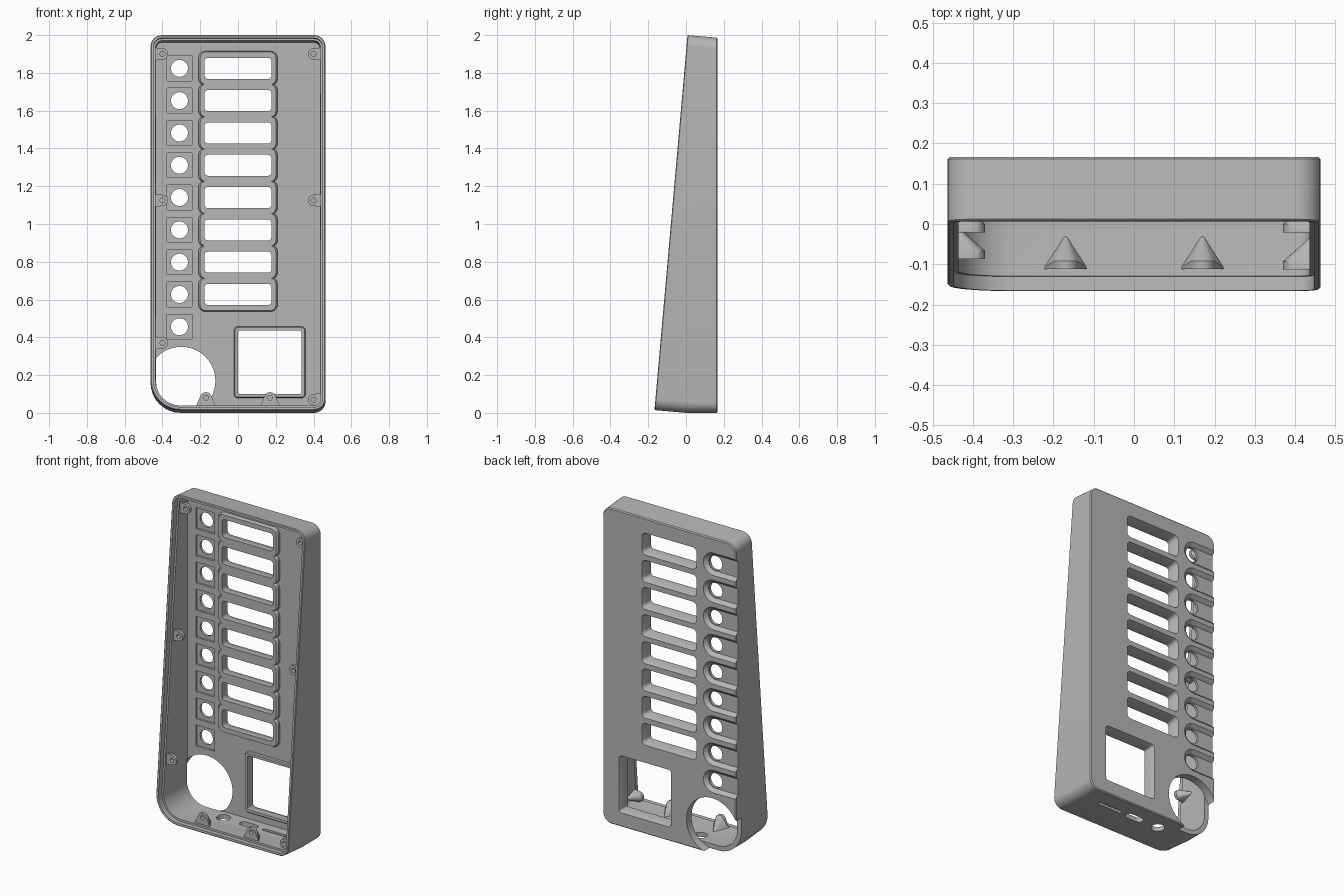
import bpy, bmesh
from math import cos, sin, pi
from mathutils import Vector

if "Cube" in bpy.data.objects:
    bpy.data.objects.remove(bpy.data.objects["Cube"])

HALF_W, BACK, FLOOR = 0.463, 0.167, 0.117     # half width, back face, inner plate face


def outline(cx, cy, w, h, radii, seg=8):
    """Rounded rectangle; radii run top right, top left, bottom left, bottom right."""
    if not isinstance(radii, (list, tuple)):
        radii = [radii] * 4
    pts = []
    for k, r in enumerate(radii):
        sx, sy = (1, -1, -1, 1)[k], (1, 1, -1, -1)[k]
        for i in range(seg + 1):
            a = (k + i / seg) * pi / 2
            pts.append((cx + sx * (w / 2 - r) + r * cos(a),
                        cy + sy * (h / 2 - r) + r * sin(a)))
    return pts


def loft(bm, rings):
    """Skin a closed solid through rings of equal length."""
    loops = [[bm.verts.new(p) for p in ring] for ring in rings]
    n = len(loops[0])
    for a, b in zip(loops, loops[1:]):
        for i in range(n):
            j = (i + 1) % n
            bm.faces.new((a[i], a[j], b[j], b[i]))
    bm.faces.new(loops[0][::-1])
    bm.faces.new(loops[-1])


def pillar(bm, cx, cz, layers, seg=8):
    """Solid along y; each layer is (y, width, height, radius)."""
    loft(bm, [[(x, y, z) for x, z in outline(cx, cz, w, h, r, seg)]
              for y, w, h, r in layers])


def make(name, bm):
    bmesh.ops.remove_doubles(bm, verts=bm.verts, dist=1e-5)
    bmesh.ops.recalc_face_normals(bm, faces=bm.faces)
    me = bpy.data.meshes.new(name)
    bm.to_mesh(me)
    bm.free()
    ob = bpy.data.objects.new(name, me)
    bpy.context.scene.collection.objects.link(ob)
    return ob


def boolean(target, tool, mode):
    tool.hide_render = True
    mod = target.modifiers.new(mode, "BOOLEAN")
    mod.object, mod.operation, mod.solver = tool, mode, "EXACT"
    mod.use_self = True
    bpy.context.view_layer.objects.active = target
    bpy.ops.object.modifier_apply(modifier=mod.name)
    bpy.data.objects.remove(tool)


def front_y(z):
    return -BACK + 0.0875 * z


def shell_ring(inset, y_rule):
    """Case outline, leaned back so its ends stay square to the sloping front."""
    r = [max(q - inset, 0.01) for q in (0.06, 0.06, 0.16, 0.06)]
    ring = []
    for x, z in outline(0, 1, 2 * (HALF_W - inset), 2 - 2 * inset, r):
        y, w = y_rule(z), z / 2
        top = 2 - 0.0885 * (y - 0.008)
        low = 0.015 * max(0, -y) / BACK
        ring.append((x, y, w * top + (1 - w) * low))
    return ring


# Outer case with eased front and back edges
bm = bmesh.new()
loft(bm, [shell_ring(0.004, front_y),
          shell_ring(0, lambda z: front_y(z) + 0.004),
          shell_ring(0, lambda z: (front_y(z) + BACK) / 2),
          shell_ring(0, lambda z: BACK - 0.006),
          shell_ring(0.006, lambda z: BACK)])
case = make("case", bm)

# Hollow interior with a stepped lip for the lid
bm = bmesh.new()
loft(bm, [shell_ring(0.016, lambda z: front_y(z) - 0.05),
          shell_ring(0.016, lambda z: front_y(z) + 0.035),
          shell_ring(0.027, lambda z: front_y(z) + 0.035),
          shell_ring(0.027, lambda z: (front_y(z) + 0.035 + FLOOR) / 2),
          shell_ring(0.03, lambda z: FLOOR)])
boolean(case, make("cavity_cutter", bm), "DIFFERENCE")

windows = [0.627 + 0.171 * i for i in range(8)]
buttons = [0.456 + 0.171 * i for i in range(9)]
SCREEN = (0.168, 0.268)

# Raised collars around the windows and the square screen
bm = bmesh.new()
for z in windows:
    pillar(bm, 0, z, [(0.094, 0.40, 0.172, 0.03), (0.104, 0.42, 0.182, 0.04),
                      (0.13, 0.42, 0.182, 0.04)])
pillar(bm, *SCREEN, [(0.094, 0.37, 0.37, 0.02), (0.1, 0.38, 0.38, 0.025),
                     (0.13, 0.38, 0.38, 0.025)])
boolean(case, make("collars", bm), "UNION")

# Screw bosses flared into the walls: position and direction of the wall
bosses = [(-0.4, 1.9, -1, 0), (0.4, 1.9, 1, 0), (-0.4, 1.125, -1, 0),
          (0.4, 1.125, 1, 0), (-0.4, 0.37, -1, 0), (0.4, 0.07, 1, 0),
          (-0.17, 0.08, 0, -1), (0.17, 0.08, 0, -1)]
bm = bmesh.new()
for x, z, dx, dz in bosses:
    y = front_y(z) + 0.048
    reach, flare = (0.05, 0.035) if dx else (0.062, 0.06)
    wall = Vector((x + dx * reach, y, z + dz * reach))
    side = Vector((dz, 0, dx)) * flare
    pts = [wall + side, wall - side, wall + Vector((0, 0.09, 0))]
    for k in range(16):
        a = k * pi / 8
        for depth in (0, 0.02):
            pts.append(Vector((x + 0.03 * cos(a), y + depth, z + 0.03 * sin(a))))
    verts = [bm.verts.new(p) for p in pts]
    res = bmesh.ops.convex_hull(bm, input=verts)
    loose = [v for v in verts if v.is_valid and not v.link_faces]
    bmesh.ops.delete(bm, geom=loose, context="VERTS")
boolean(case, make("screw_bosses", bm), "UNION")

# Windows and screen opening, widening toward the back
bm = bmesh.new()
for z in windows:
    pillar(bm, 0, z, [(0.05, 0.355, 0.112, 0.02), (0.13, 0.355, 0.112, 0.02),
                      (0.18, 0.39, 0.147, 0.03)])
pillar(bm, *SCREEN, [(0.05, 0.338, 0.338, 0.012), (0.14, 0.338, 0.338, 0.012),
                     (0.18, 0.37, 0.37, 0.02)])
# Screw holes
for x, z, dx, dz in bosses:
    y = front_y(z)
    pillar(bm, x, z, [(y, 0.026, 0.026, 0.013), (y + 0.075, 0.026, 0.026, 0.013)], 4)
# Round thumb wheel opening in the corner
pillar(bm, -0.3, 0.17, [(0.11, 0.36, 0.36, 0.18), (0.2, 0.36, 0.36, 0.18)], 16)
# Ports in the bottom wall: x, width, depth
for x, w, d in ((-0.135, 0.08, 0.08), (0.04, 0.12, 0.05), (0.222, 0.17, 0.02)):
    loft(bm, [[(px, py, z) for px, py in outline(x, 0.05, w, d, d / 2 - 0.0005)]
              for z in (-0.05, 0.06)])
boolean(case, make("opening_cutter", bm), "DIFFERENCE")

# Finger scoops running out to the side edge on the back
bm = bmesh.new()
for z in buttons:
    pillar(bm, -0.43, z, [(0.146, 0.34, 0.10, 0.049), (0.155, 0.36, 0.115, 0.057),
                          (0.18, 0.41, 0.17, 0.084)])
boolean(case, make("scoop_cutter", bm), "DIFFERENCE")

# Button holes with square seats on the inside
bm = bmesh.new()
for z in buttons:
    pillar(bm, -0.31, z, [(0.09, 0.132, 0.132, 0.002), (0.13, 0.132, 0.132, 0.002)], 1)
boolean(case, make("seat_cutter", bm), "DIFFERENCE")
bm = bmesh.new()
for z in buttons:
    pillar(bm, -0.31, z, [(0.08, 0.09, 0.09, 0.045), (0.2, 0.09, 0.09, 0.045)])
boolean(case, make("button_cutter", bm), "DIFFERENCE")

# Plain grey plastic
grey = bpy.data.materials.new("grey_plastic")
grey.use_nodes = True
colour = (0.47, 0.47, 0.47, 1)
grey.diffuse_color = colour
grey.node_tree.nodes["Principled BSDF"].inputs["Base Color"].default_value = colour
case.data.materials.clear()
case.data.materials.append(grey)
for p in case.data.polygons:
    p.material_index = 0

bpy.ops.object.select_all(action="DESELECT")
case.select_set(True)
bpy.context.view_layer.objects.active = case
bpy.ops.object.shade_smooth_by_angle()
